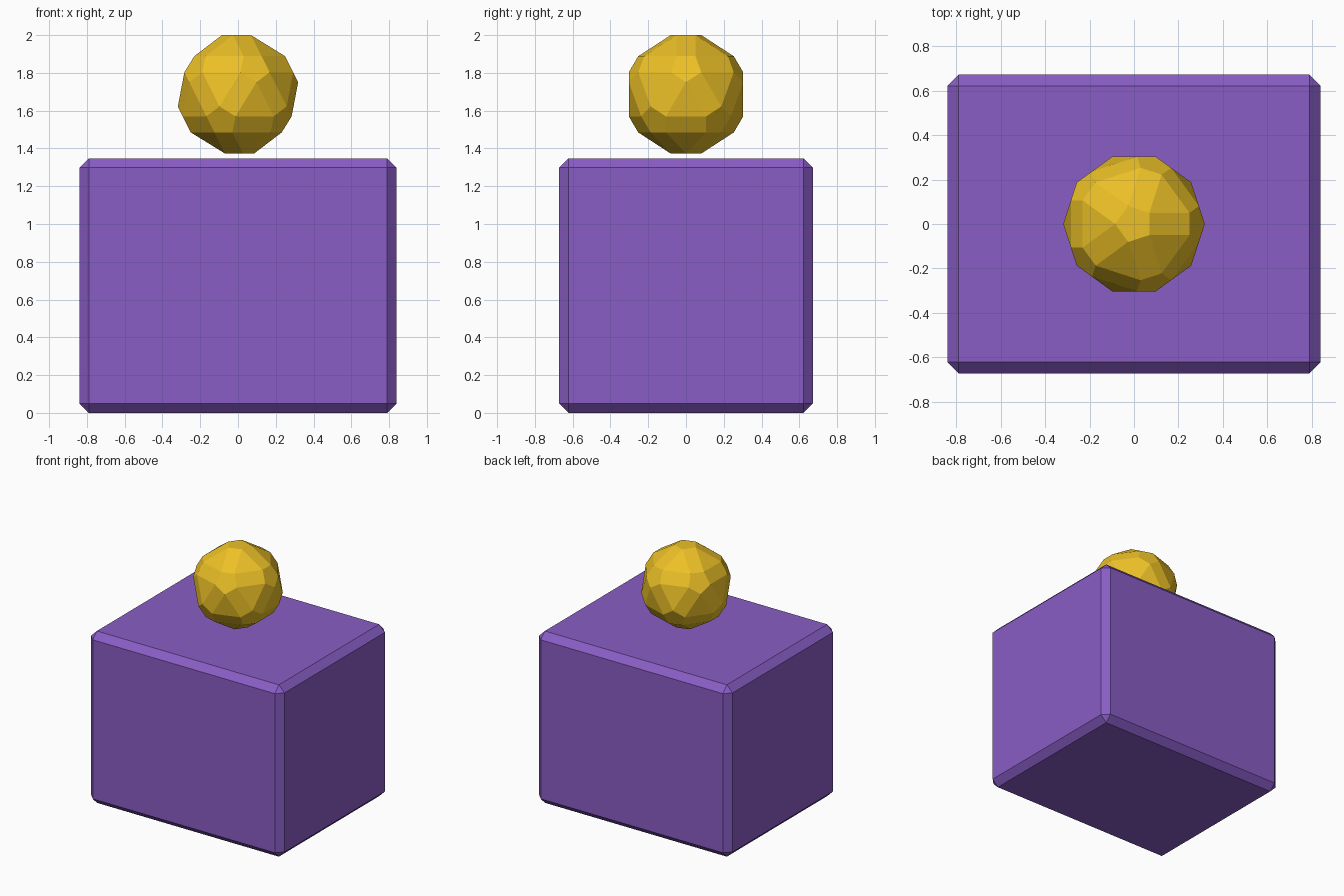
import bpy, bmesh
from mathutils import Matrix

if "Cube" in bpy.data.objects:
    bpy.data.objects.remove(bpy.data.objects["Cube"])


def material(name, color):
    mat = bpy.data.materials.new(name)
    mat.diffuse_color = (*color, 1)
    mat.use_nodes = True
    mat.node_tree.nodes["Principled BSDF"].inputs["Base Color"].default_value = mat.diffuse_color
    return mat


def bevelled_object(name, bm, width, location, mat):
    """Chamfer every edge with one flat segment and add the object."""
    bmesh.ops.bevel(bm, geom=bm.edges[:], offset=width, offset_type='OFFSET',
                    segments=1, profile=0.5, affect='EDGES')
    bmesh.ops.recalc_face_normals(bm, faces=bm.faces[:])
    mesh = bpy.data.meshes.new(name)
    bm.to_mesh(mesh)
    bm.free()
    mesh.materials.append(mat)
    obj = bpy.data.objects.new(name, mesh)
    obj.location = location
    bpy.context.collection.objects.link(obj)
    return obj


# Chamfered block standing on the ground
bm = bmesh.new()
bmesh.ops.create_cube(bm, size=1, matrix=Matrix.Diagonal((1.68, 1.344, 1.348, 1)))
bevelled_object("block", bm, 0.05, (0, 0, 0.674), material("purple", (0.25, 0.11, 0.56)))

# Faceted ball: a chamfered icosahedron hovering just above the block
bm = bmesh.new()
bmesh.ops.create_icosphere(bm, subdivisions=1, radius=0.3785)
bevelled_object("ball", bm, 0.0535, (0, 0, 1.6865), material("gold", (0.84, 0.53, 0.02)))
